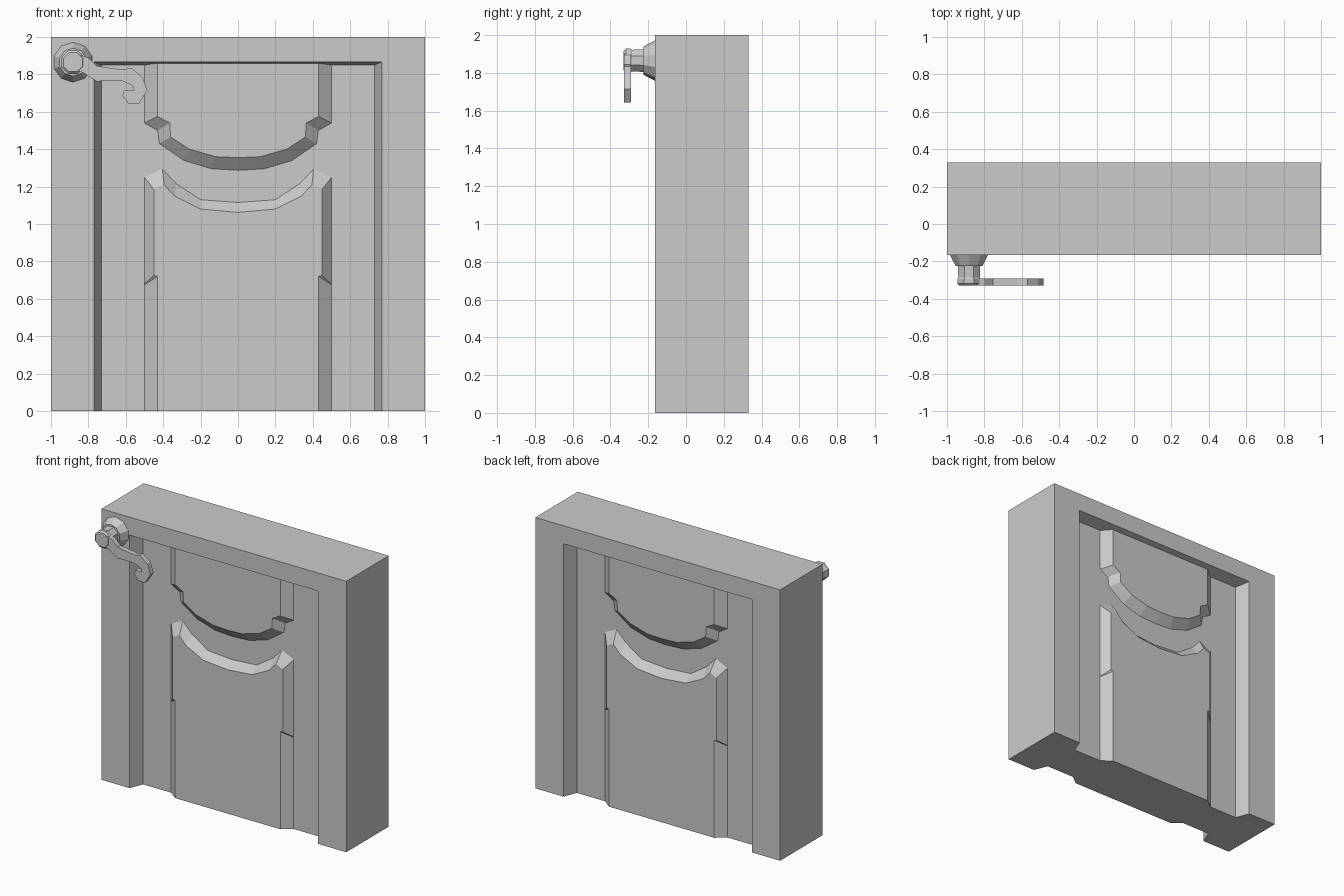
import bpy, bmesh, math

if "Cube" in bpy.data.objects:
    bpy.data.objects.remove(bpy.data.objects["Cube"])

FRONT, BACK = -0.165, 0.33           # frame faces
REC_F, REC_B = -0.065, 0.23          # recessed door faces
RAISE = 0.055                        # raised panel height


def finish(name, bm):
    bmesh.ops.recalc_face_normals(bm, faces=bm.faces)
    me = bpy.data.meshes.new(name)
    bm.to_mesh(me)
    bm.free()
    ob = bpy.data.objects.new(name, me)
    bpy.context.collection.objects.link(ob)
    return ob


def loft(name, rings, caps=(True, True)):
    """Skin a list of equal-length closed rings."""
    bm = bmesh.new()
    vs = [[bm.verts.new(p) for p in r] for r in rings]
    n = len(rings[0])
    for a, b in zip(vs, vs[1:]):
        for i in range(n):
            j = (i + 1) % n
            bm.faces.new((a[i], a[j], b[j], b[i]))
    if caps[0]:
        bm.faces.new(vs[0])
    if caps[1]:
        bm.faces.new(vs[-1])
    return finish(name, bm)


# Frame: a jamb cross-section carried up, over and down
section = [(1, 2, FRONT), (0.77, 1.867, FRONT), (0.73, 1.85, REC_F),
           (0.73, 1.85, REC_B), (0.77, 1.867, BACK), (1, 2, BACK)]
loft("door_frame", [[(s * x, y, z * up) for x, z, y in section]
                    for s, up in ((-1, 0), (-1, 1), (1, 1), (1, 0))])

# Door slab
loft("door_slab", [[(-0.73, y, 0), (0.73, y, 0), (0.73, y, 1.855), (-0.73, y, 1.855)]
                   for y in (REC_F, REC_B)])


# Raised panels: right half outlines (base edge, top edge), mirrored in x
def mirror(half):
    return half + [(-x, z) for x, z in reversed(half) if x > 0]


def raised_panel(name, base, top):
    for side, y, d in (("front", REC_F, -RAISE), ("back", REC_B, RAISE)):
        loft(f"{name}_{side}", [[(x, y, z) for x, z in mirror(base)],
                                [(x, y + d, z) for x, z in mirror(top)]], (False, True))


raised_panel("upper_panel",
             [(0.5, 1.855), (0.5, 1.54), (0.43, 1.5), (0.42, 1.43),
              (0.29, 1.34), (0.14, 1.295), (0, 1.287)],
             [(0.43, 1.858), (0.43, 1.575), (0.365, 1.54), (0.36, 1.465),
              (0.26, 1.4), (0.12, 1.36), (0, 1.355)])
raised_panel("lower_panel",
             [(0.5, 0), (0.5, 0.675), (0.5, 0.68), (0.5, 1.25), (0.405, 1.295),
              (0.33, 1.215), (0.2, 1.13), (0, 1.115)],
             [(0.43, 0), (0.43, 0.72), (0.45, 0.725), (0.45, 1.185), (0.395, 1.21),
              (0.34, 1.15), (0.2, 1.08), (0, 1.062)])


# Handle: turned rosette and stem, then a flat scrolled lever
def ring(r, y, n=10, cx=-0.882, cz=1.865):
    return [(cx + r * math.cos(math.tau * (i + 0.5) / n), y,
             cz + r * math.sin(math.tau * (i + 0.5) / n)) for i in range(n)]


loft("handle_rosette", [ring(0.107, FRONT), ring(0.075, -0.225), ring(0.065, -0.225)])
loft("handle_stem", [ring(0.065, -0.22, 8), ring(0.062, -0.285, 8),
                     ring(0.068, -0.295, 8), ring(0.068, -0.318, 8), ring(0.055, -0.33, 8)])

lever = [(-0.87, 1.91), (-0.8, 1.89), (-0.755, 1.845), (-0.62, 1.825), (-0.57, 1.835),
         (-0.51, 1.785), (-0.485, 1.715), (-0.53, 1.642), (-0.585, 1.642), (-0.618, 1.685),
         (-0.61, 1.715), (-0.555, 1.715), (-0.565, 1.74), (-0.62, 1.765),
         (-0.755, 1.763), (-0.83, 1.81), (-0.88, 1.83)]
loft("handle_lever", [[(x, y, z) for x, z in lever] for y in (-0.292, -0.328)])
